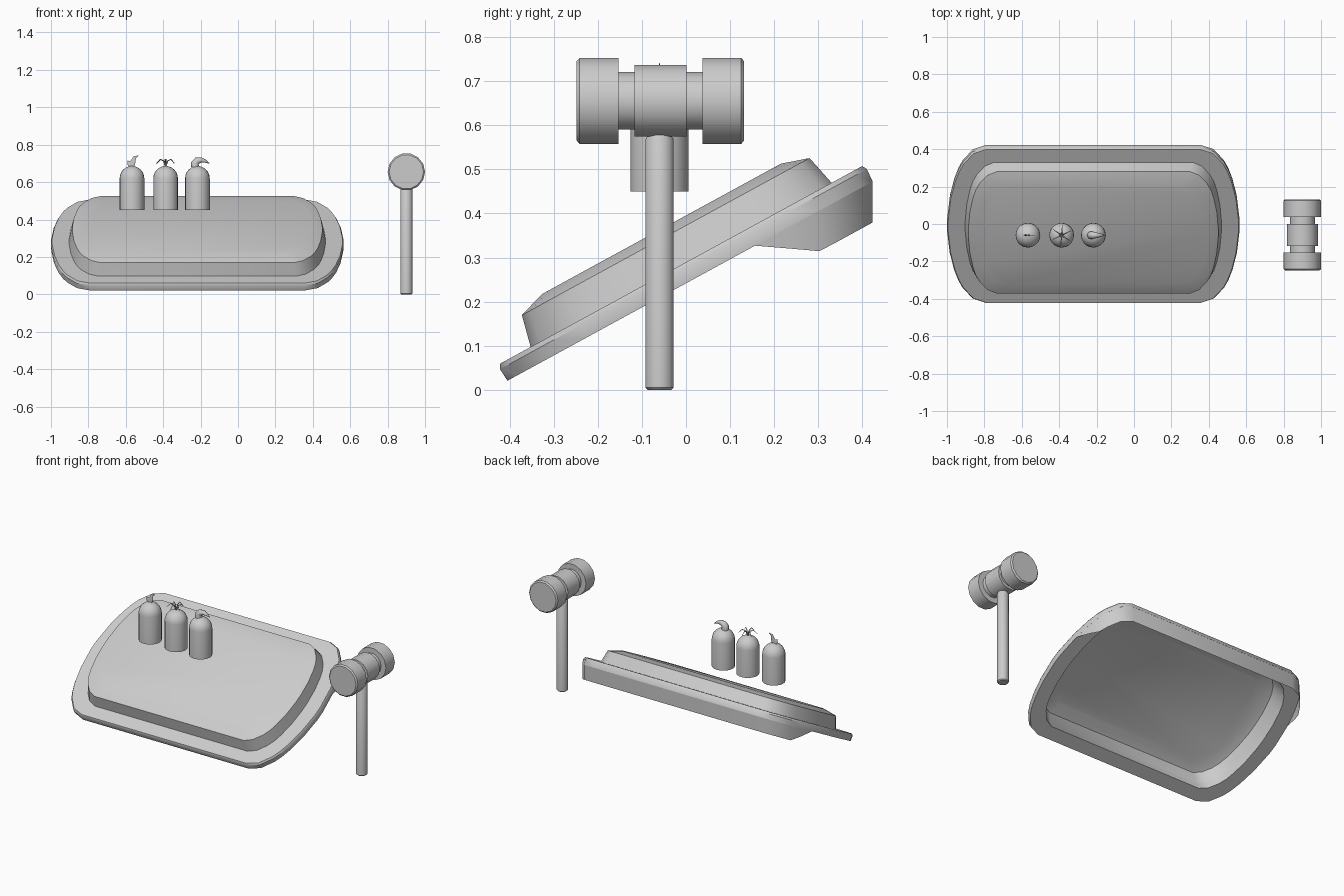
import bpy, bmesh
from math import sin, cos, pi
from mathutils import Vector, Matrix

if "Cube" in bpy.data.objects:
    bpy.data.objects.remove(bpy.data.objects["Cube"])


def finish(name, bm, angle=0.6):
    bmesh.ops.recalc_face_normals(bm, faces=bm.faces)
    me = bpy.data.meshes.new(name)
    bm.to_mesh(me)
    bm.free()
    ob = bpy.data.objects.new(name, me)
    bpy.context.collection.objects.link(ob)
    bpy.ops.object.select_all(action='DESELECT')
    ob.select_set(True)
    bpy.context.view_layer.objects.active = ob
    bpy.ops.object.shade_smooth_by_angle(angle=angle)
    return ob


def lathe(name, profile, sides, matrix, turn=0.0):
    """Revolve (radius, height) points about local z, capped at both ends."""
    bm = bmesh.new()
    rings = [[bm.verts.new(matrix @ Vector((r * cos(2 * pi * i / sides + turn),
                                           r * sin(2 * pi * i / sides + turn), z)))
              for i in range(sides)] for r, z in profile]
    for a, b in zip(rings, rings[1:]):
        for i in range(sides):
            j = (i + 1) % sides
            bm.faces.new((a[i], a[j], b[j], b[i]))
    bm.faces.new(rings[0][::-1])
    bm.faces.new(rings[-1])
    return finish(name, bm)


def strand(name, points, radii, sides=3, flat=1.0):
    """Tapered tuft swept along a path; flat squashes it in y."""
    cu = bpy.data.curves.new(name, 'CURVE')
    cu.dimensions = '3D'
    cu.bevel_depth = 1.0
    cu.bevel_resolution = sides - 2
    cu.use_fill_caps = True
    sp = cu.splines.new('POLY')
    sp.points.add(len(points) - 1)
    for p, co, r in zip(sp.points, points, radii):
        p.co = (*co, 1)
        p.radius = r
    ob = bpy.data.objects.new(name, cu)
    ob.scale.y = flat
    bpy.context.collection.objects.link(ob)
    return ob


# tilted tray: quarter outlines (x, v), mirrored into full loops
RIM = [(.7825, .03), (.768, .167), (.745, .27), (.722, .336),
       (.70, .38), (.645, .447), (.575, .4735)]
PLATE = [(.685, .03), (.677, .13), (.66, .22), (.645, .27),
         (.622, .315), (.58, .365), (.53, .3885)]


def outline(quarter, inset=0.0):
    mx, my = quarter[0][0], quarter[-1][1]
    q = [(x * (mx - inset) / mx, y * (my - inset) / my) for x, y in quarter]
    right = [(x, -y) for x, y in reversed(q)] + q
    return right + [(-x, -y) for x, y in right]


def tilt(x, v, n):
    u = v + .126
    return Vector((x - .2175, .878 * u - .479 * n, .479 * u + .878 * n))


bm = bmesh.new()
layers = [(PLATE, .08, .347), (PLATE, .017, .327), (PLATE, 0, .254),
          (RIM, .006, .254), (RIM, 0, .243), (RIM, .002, .212), (PLATE, -.005, .212)]
loops = [[bm.verts.new(tilt(x, v, n)) for x, v in outline(q, d)] for q, d, n in layers]
count = len(loops[0])
bm.faces.new(loops[0])
for a, b in zip(loops, loops[1:] + [None]):
    b = b or loops[2]
    for i in range(count):
        j = (i + 1) % count
        bm.faces.new((a[i], a[j], b[j], b[i]))
finish("tray", bm)

# vertical skirt hanging from the rear of the rim
bm = bmesh.new()
pairs = []
for x, v in outline(RIM, .002):
    if v > .16:
        drop = .094 * min(1, max(0, (v - .167) / .169))
        pairs.append((bm.verts.new(tilt(x, v, .213)),
                      bm.verts.new(tilt(x, v, .213) - Vector((0, 0, drop)))))
for (a, b), (c, d) in zip(pairs, pairs[1:]):
    bm.faces.new((a, c, d, b))
bmesh.ops.remove_doubles(bm, verts=bm.verts, dist=.0005)
finish("rear_skirt", bm)

# three domed pegs
PEGS = (-.567, -.387, -.217)
PY, R = -.06, .066
dome = [(R, .45)] + [(R * cos(t * pi / 12), .62 + R * sin(t * pi / 12)) for t in range(6)] + [(.003, .687)]
for i, x in enumerate(PEGS):
    lathe(f"peg_{i + 1}", dome, 20, Matrix.Translation((x, PY, 0)))

# flat two-leaf tuft on the first peg
for i, pts in enumerate(([(-.005, .68), (-.012, .70), (-.024, .716)],
                         [(.0, .68), (.006, .71), (.015, .733), (.034, .742)])):
    ob = strand(f"leaf_tuft_{i + 1}", [(x, 0, z) for x, z in pts],
                [.012, .016, .009, .001][:len(pts) - 1] + [.001], 3, .2)
    ob.location = (PEGS[0], PY, 0)

# drooping hairs on the second peg
for i in range(6):
    a = i * pi / 3 + .45
    path = [(r * cos(a), r * sin(a), z) for r, z in
            ((.002, .685), (.012, .713), (.032, .722), (.055, .70))]
    strand(f"hair_{i + 1}", path, [.003, .003, .0025, .001]).location = (PEGS[1], PY, 0)

# curled tuft on the third peg
curl = [(-.012, 0, .682), (-.014, 0, .70), (-.002, 0, .714), (.02, 0, .718),
        (.042, 0, .712), (.064, 0, .699)]
strand("curl_tuft", curl, [.021, .021, .019, .014, .008, .001], 4).location = (PEGS[2], PY, 0)

# mallet: handle and double-ended head
lathe("mallet_handle", [(.028, 0), (.033, .005), (.033, .568), (.026, .58)], 12,
      Matrix.Translation((.9, PY, 0)), pi / 12)
half = [(.083, .059), (.067, .059), (.067, .095), (.1, .095), (.1, .183), (.092, .19)]
head = [(r, -z) for r, z in reversed(half)] + half
lathe("mallet_head", head, 14,
      Matrix.Translation((.9, -.058, .655)) @ Matrix.Rotation(pi / 2, 4, 'X'))
